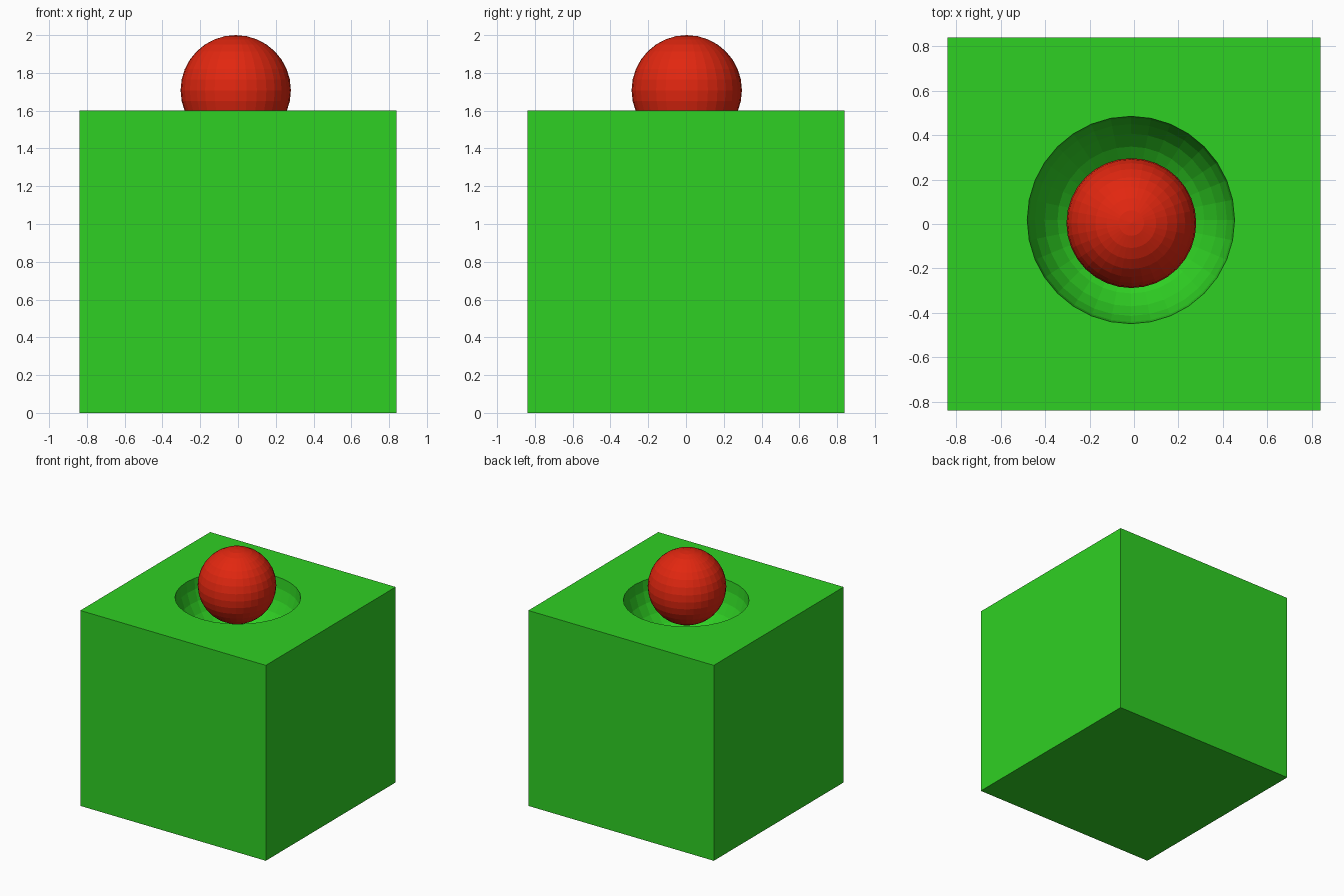
import bpy

if "Cube" in bpy.data.objects:
    bpy.data.objects.remove(bpy.data.objects["Cube"])


def material(name, color):
    m = bpy.data.materials.new(name)
    m.diffuse_color = (*color, 1.0)
    m.use_nodes = True
    m.node_tree.nodes["Principled BSDF"].inputs["Base Color"].default_value = m.diffuse_color
    return m


green = material("green", (0.028, 0.63, 0.017))
red = material("red", (0.76, 0.02, 0.005))


def sphere(name, radius, location, mat):
    bpy.ops.mesh.primitive_uv_sphere_add(segments=32, ring_count=16,
                                         radius=radius, location=location)
    ob = bpy.context.object
    ob.name = name
    ob.data.materials.append(mat)
    return ob


# Block standing on the ground
bpy.ops.mesh.primitive_cube_add(size=1, location=(0, 0, 0.8))
block = bpy.context.object
block.name = "block"
block.scale = (1.68, 1.68, 1.6)
bpy.ops.object.transform_apply(location=True, rotation=False, scale=True)
block.data.materials.append(green)

# Round bowl cut into the top
cutter = sphere("bowl_cutter", 0.467, (-0.014, 0.018, 1.605), green)
cutter.hide_render = True
cut = block.modifiers.new("bowl", 'BOOLEAN')
cut.operation = 'DIFFERENCE'
cut.solver = 'EXACT'
cut.object = cutter
bpy.ops.object.select_all(action='DESELECT')
block.select_set(True)
bpy.context.view_layer.objects.active = block
bpy.ops.object.modifier_apply(modifier=cut.name)
bpy.data.objects.remove(cutter, do_unlink=True)

# Ball sitting in the bowl
sphere("ball", 0.292, (-0.012, 0.004, 1.708), red)
